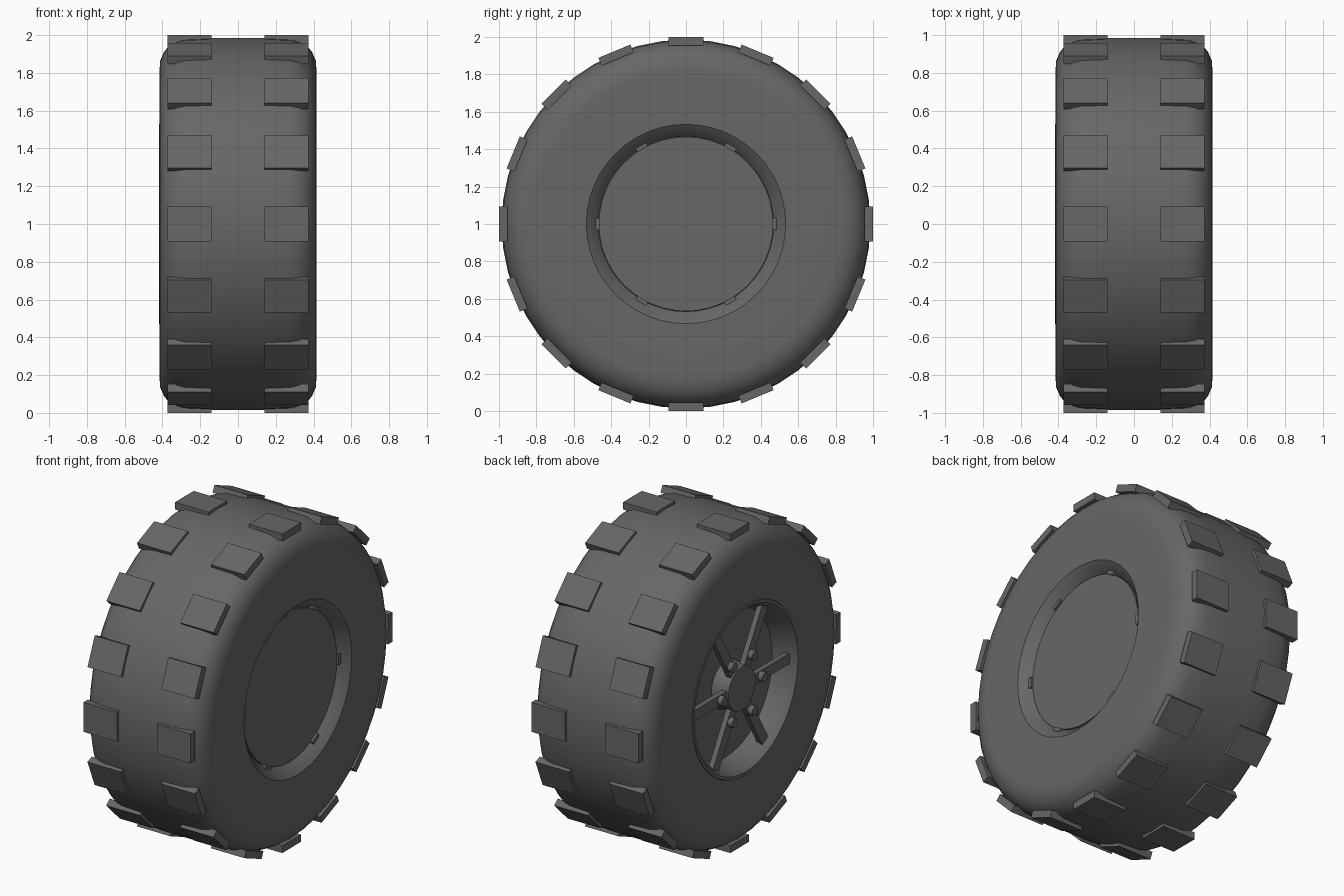
import bpy
import bmesh
import math
from mathutils import Matrix

cube = bpy.data.objects.get("Cube")
if cube:
    bpy.data.objects.remove(cube, do_unlink=True)

AXLE = Matrix.Translation((0, 0, 1))

rubber = bpy.data.materials.new("dark_grey")
rubber.use_nodes = True
GREY = (0.135, 0.135, 0.138, 1)
rubber.diffuse_color = GREY
rubber.node_tree.nodes["Principled BSDF"].inputs["Base Color"].default_value = GREY


def finish(name, bm, smooth=None):
    """Turn a bmesh into a named object placed on the axle."""
    bmesh.ops.remove_doubles(bm, verts=bm.verts, dist=0.0001)
    bmesh.ops.recalc_face_normals(bm, faces=bm.faces)
    mesh = bpy.data.meshes.new(name)
    bm.to_mesh(mesh)
    bm.free()
    mesh.materials.append(rubber)
    obj = bpy.data.objects.new(name, mesh)
    obj.matrix_world = AXLE
    bpy.context.collection.objects.link(obj)
    if smooth:
        bpy.ops.object.select_all(action="DESELECT")
        obj.select_set(True)
        bpy.context.view_layer.objects.active = obj
        bpy.ops.object.shade_smooth_by_angle(angle=math.radians(smooth))
    return obj


def lathe(name, profile, smooth=40, steps=48, closed=False):
    """Spin (x, radius) points around the x axis."""
    bm = bmesh.new()
    verts = [bm.verts.new((x, 0, r)) for x, r in profile]
    pairs = list(zip(verts, verts[1:]))
    if closed:
        pairs.append((verts[-1], verts[0]))
    edges = [bm.edges.new(p) for p in pairs]
    bmesh.ops.spin(bm, geom=verts + edges, cent=(0, 0, 0), axis=(1, 0, 0),
                   angle=math.tau, steps=steps)
    return finish(name, bm, smooth)


def around(count):
    """Rotations about the axle, starting from the +y direction."""
    return [Matrix.Rotation(math.tau * i / count, 4, "X") for i in range(count)]


def add_box(bm, turn, xs, radii, width):
    """Box between two x values and two radii, turned about the axle."""
    size = (xs[1] - xs[0], radii[1] - radii[0], width)
    centre = (sum(xs) / 2, sum(radii) / 2, 0)
    bmesh.ops.create_cube(bm, size=1, matrix=turn @ Matrix.Translation(centre)
                          @ Matrix.Diagonal((*size, 1)))


def ring_of_boxes(name, count, xs, radii, width):
    bm = bmesh.new()
    for turn in around(count):
        add_box(bm, turn, xs, radii, width)
    return finish(name, bm)


# Tyre: half profile mirrored across the middle
half = [(0.415, 0.533), (0.415, 0.70), (0.415, 0.82), (0.412, 0.865),
        (0.392, 0.91), (0.365, 0.944), (0.325, 0.968), (0.28, 0.981),
        (0.15, 0.986)]
lathe("tyre", half + [(-x, r) for x, r in reversed(half)], smooth=50)

# Tread blocks: two aligned rows
for side, xs in (("left", (0.14, 0.372)), ("right", (-0.372, -0.14))):
    ring_of_boxes(side + "_tread_blocks", 16, xs, (0.955, 1.0), 0.185)

# Closed side: tapered rim wall and flat cover
lathe("inner_rim", [(0.415, 0.533), (0.39, 0.50), (0.35, 0.468)])
lathe("inner_cover", [(0.36, 0), (0.36, 0.466), (0.34, 0.466)], smooth=30)
ring_of_boxes("inner_spoke_ends", 6, (0.34, 0.375), (0.462, 0.484), 0.065)

# Open side: lip and dished bowl
lathe("outer_rim", [(-0.412, 0.533), (-0.418, 0.53), (-0.418, 0.512),
                    (-0.405, 0.50), (-0.34, 0.472), (-0.28, 0.455)])
lathe("bowl_floor", [(-0.28, 0.456), (-0.28, 0)], smooth=30)

# Spokes, hub and nuts
ring_of_boxes("spokes", 6, (-0.378, -0.345), (0.1, 0.49), 0.065)
lathe("hub", [(-0.388, 0), (-0.388, 0.135), (-0.28, 0.15)], smooth=30, steps=32)

bm = bmesh.new()
for turn in around(6):
    bmesh.ops.create_cone(bm, cap_ends=True, segments=12, radius1=0.03,
                          radius2=0.03, depth=0.06,
                          matrix=turn @ Matrix.Translation((-0.38, 0.2, 0))
                          @ Matrix.Rotation(math.pi / 2, 4, "Y"))
finish("wheel_nuts", bm, 35)
